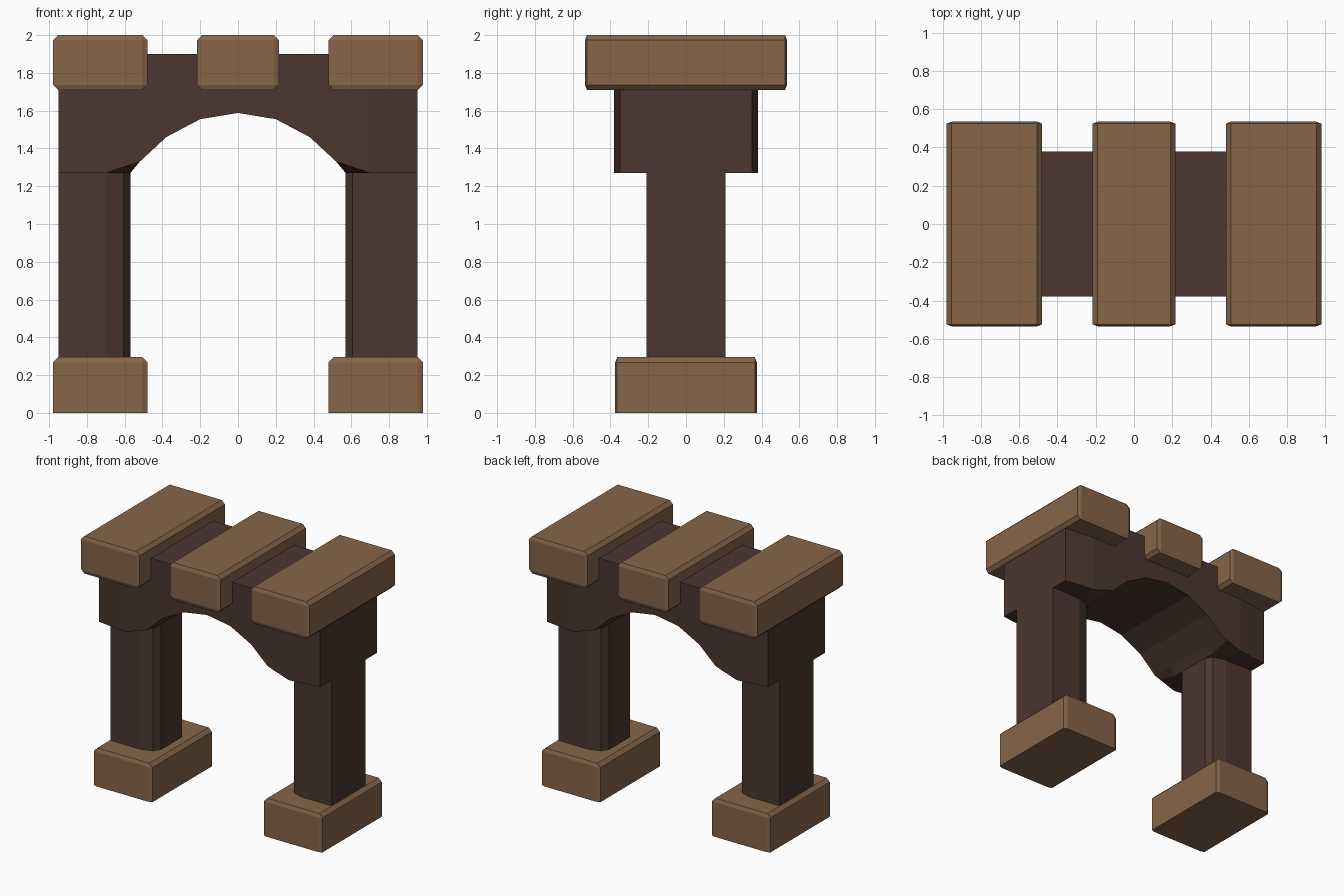
import bpy, bmesh

cube = bpy.data.objects.get("Cube")
if cube:
    bpy.data.objects.remove(cube)


def material(name, rgb):
    mat = bpy.data.materials.new(name)
    mat.use_nodes = True
    mat.diffuse_color = (*rgb, 1)
    mat.node_tree.nodes["Principled BSDF"].inputs["Base Color"].default_value = (*rgb, 1)
    return mat


light = material("light brown stone", (0.24, 0.13, 0.068))
dark = material("dark brown stone", (0.072, 0.037, 0.028))


def finish(bm, name, mat):
    bmesh.ops.recalc_face_normals(bm, faces=bm.faces[:])
    mesh = bpy.data.meshes.new(name)
    bm.to_mesh(mesh)
    bm.free()
    mesh.materials.append(mat)
    obj = bpy.data.objects.new(name, mesh)
    bpy.context.collection.objects.link(obj)
    return obj


def loft(name, rings, mat):
    """Skin a row of matching closed rings and cap both ends."""
    bm = bmesh.new()
    loops = [[bm.verts.new(p) for p in ring] for ring in rings]
    for a, b in zip(loops, loops[1:]):
        for i in range(len(a)):
            j = (i + 1) % len(a)
            bm.faces.new((a[i], a[j], b[j], b[i]))
    bm.faces.new(loops[0])
    bm.faces.new(loops[-1])
    return finish(bm, name, mat)


def block(name, x, width, depth, low, high, square_bottom=False):
    """Chamfered block; the chamfer is narrower along the depth."""
    squash = 0.4
    bm = bmesh.new()
    bmesh.ops.create_cube(bm, size=1)
    for v in bm.verts:
        v.co.x *= width
        v.co.y *= depth / squash
        v.co.z *= high - low
    edges = [e for e in bm.edges
             if not (square_bottom and all(v.co.z < 0 for v in e.verts))]
    bmesh.ops.bevel(bm, geom=edges, offset=0.027, segments=1, affect='EDGES')
    for v in bm.verts:
        v.co.x += x
        v.co.y *= squash
        v.co.z += (low + high) / 2
    return finish(bm, name, light)


# Bases, pillars and outer cap blocks
half = [(0.95, -0.21), (0.7, -0.21), (0.605, -0.18), (0.57, -0.13)]
footprint = half + [(x, -y) for x, y in reversed(half)]
for side, s in (("left", 1), ("right", -1)):
    block(side + "_base", s * 0.73, 0.5, 0.75, 0, 0.295, True)
    block(side + "_cap_block", s * 0.73, 0.5, 1.07, 1.71, 2)
    loft(side + "_pillar",
         [[(s * x, y, z) for x, y in footprint] for z in (0.26, 1.28)], dark)

# Middle cap block
block("middle_cap_block", 0, 0.435, 1.07, 1.71, 2)

# Arched lintel: x, half depth, lower edge at the face, lower edge inside
stations = [(0.95, 0.35, 1.27, 1.27), (0.7, 0.38, 1.27, 1.27),
            (0.57, 0.38, 1.313, 1.27), (0.52, 0.38, 1.33, 1.33),
            (0.38, 0.38, 1.46, 1.46), (0.2, 0.38, 1.555, 1.555),
            (0, 0.38, 1.588, 1.588)]
stations += [(-x, *rest) for x, *rest in reversed(stations[:-1])]
inner, top = 0.2, 1.9
loft("arched_lintel",
     [[(x, -w, top), (x, -w, zf), (x, -inner, zi),
       (x, inner, zi), (x, w, zf), (x, w, top)] for x, w, zf, zi in stations],
     dark)
